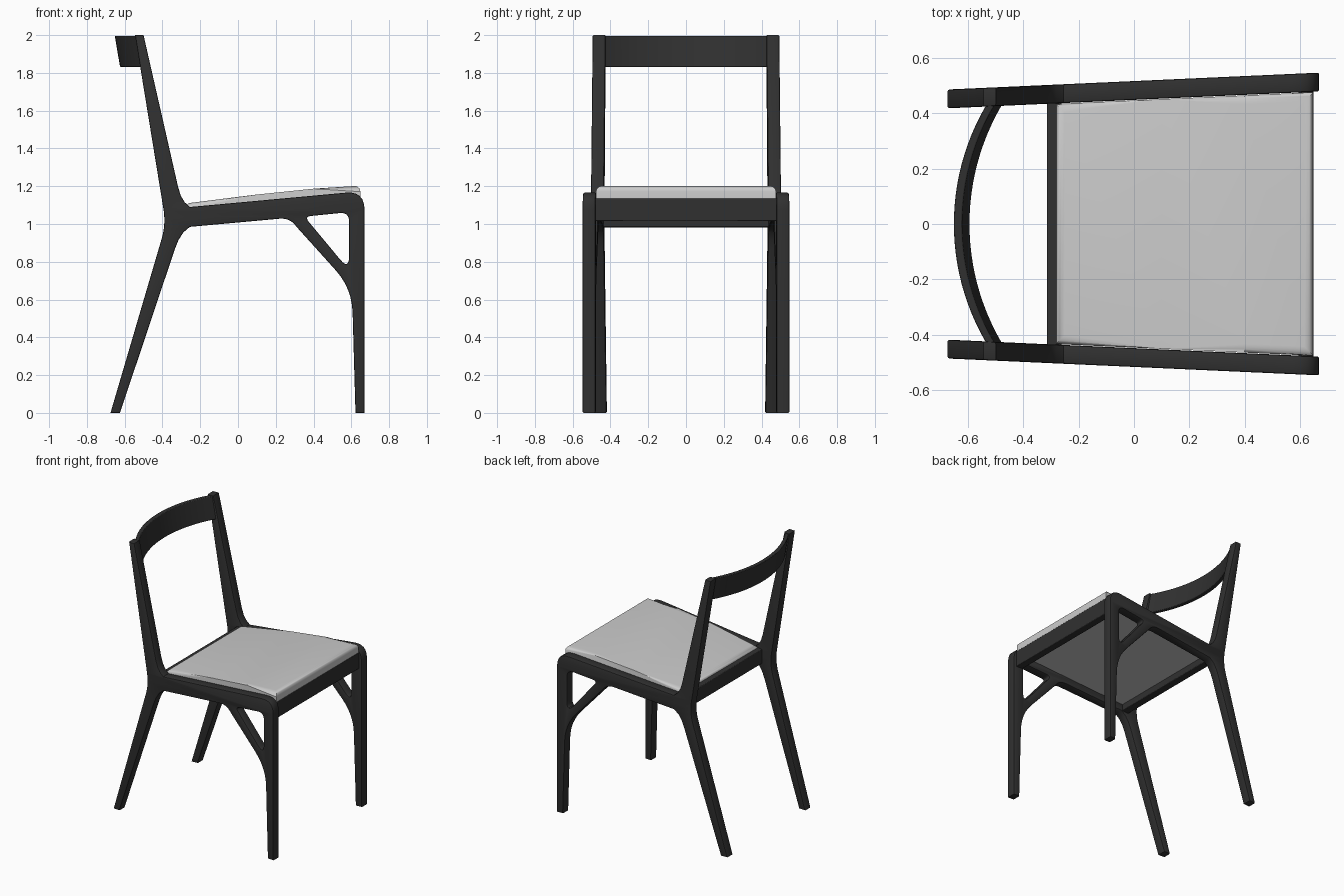
import bpy, bmesh
from mathutils import Vector

if "Cube" in bpy.data.objects:
    bpy.data.objects.remove(bpy.data.objects["Cube"])

dark = bpy.data.materials.new("dark_wood")
dark.diffuse_color = (0.03, 0.03, 0.03, 1)
dark.use_nodes = True
dark.node_tree.nodes["Principled BSDF"].inputs["Base Color"].default_value = dark.diffuse_color
HALF = 0.034  # half thickness of the side frames


def frame_y(x):
    """Centre line of the slightly splayed side frame."""
    return 0.483 + 0.0453 * x


def rounded(pts, n=6):
    """Polygon of (x, z[, fillet length]) with curved corners."""
    out = []
    for i, p in enumerate(pts):
        c = Vector(p[:2])
        if len(p) == 2:
            out.append(c)
            continue
        a = c + (Vector(pts[i - 1][:2]) - c).normalized() * p[2]
        b = c + (Vector(pts[(i + 1) % len(pts)][:2]) - c).normalized() * p[2]
        for k in range(n + 1):
            t = k / n
            out.append(a * (1 - t) ** 2 + c * 2 * t * (1 - t) + b * t * t)
    return out


def finish(ob, bm, mat=dark, bevel=0.0):
    bmesh.ops.recalc_face_normals(bm, faces=bm.faces)
    bm.to_mesh(ob.data)
    bm.free()
    if mat:
        ob.data.materials.append(mat)
    if bevel:
        m = ob.modifiers.new("bevel", "BEVEL")
        m.width, m.segments = bevel, 2
    bpy.ops.object.select_all(action="DESELECT")
    ob.select_set(True)
    bpy.context.view_layer.objects.active = ob
    bpy.ops.object.shade_smooth_by_angle(angle=0.6)


def new_object(name):
    ob = bpy.data.objects.new(name, bpy.data.meshes.new(name))
    bpy.context.collection.objects.link(ob)
    return ob


def prism(profile, width):
    """Extrude an x-z profile across y; width(x) is the half width."""
    bm = bmesh.new()
    a = [bm.verts.new((x, -width(x), z)) for x, z in profile]
    b = [bm.verts.new((x, width(x), z)) for x, z in profile]
    bm.faces.new(a)
    bm.faces.new(b[::-1])
    for i in range(len(a)):
        bm.faces.new((a[i - 1], a[i], b[i], b[i - 1]))
    return bm


# Side frame: back post, back leg, seat rail, front leg and brace in one outline
outline = rounded([
    (-0.545, 2.0), (-0.50, 2.0), (-0.317, 1.195), (-0.302, 1.148), (-0.282, 1.115),
    (-0.255, 1.09), (0.67, 1.175, 0.10), (0.67, 0), (0.622, 0),
    (0.603, 0.66, 0.13), (0.31, 0.985), (0.275, 1.033, 0.055),
    (-0.255, 0.985), (-0.29, 0.955), (-0.315, 0.915), (-0.335, 0.865),
    (-0.625, 0), (-0.675, 0), (-0.39, 0.97, 0.05), (-0.39, 1.05, 0.03)])
opening = rounded([
    (0.352, 1.039, 0.035), (0.588, 1.063, 0.05), (0.588, 0.755, 0.075)])

cu = bpy.data.curves.new("side_outline", "CURVE")
cu.dimensions, cu.fill_mode = "2D", "BOTH"
cu.bevel_depth, cu.bevel_resolution = 0.007, 1
cu.extrude, cu.offset = HALF - 0.007, -0.007
for loop in (outline, opening):
    sp = cu.splines.new("POLY")
    sp.points.add(len(loop) - 1)
    for p, c in zip(sp.points, loop):
        p.co = (c.x, c.y, 0, 1)
    sp.use_cyclic_u = True
tmp = bpy.data.objects.new("side_outline", cu)
bpy.context.collection.objects.link(tmp)
mesh = bpy.data.meshes.new_from_object(tmp.evaluated_get(bpy.context.evaluated_depsgraph_get()))
bpy.data.objects.remove(tmp)

side = new_object("side_frame")
bm = bmesh.new()
bm.from_mesh(mesh)
bmesh.ops.remove_doubles(bm, verts=bm.verts, dist=0.0001)
for v in bm.verts:
    x, z, t = v.co
    v.co = (x, frame_y(x) + t, z)
finish(side, bm)
side.modifiers.new("mirror", "MIRROR").use_axis = (False, True, False)

# Cross rails under the seat
for name, prof in (
        ("back_rail", [(-0.315, 0.98), (-0.262, 0.985), (-0.262, 1.09), (-0.315, 1.085)]),
        ("front_rail", [(0.595, 1.015), (0.65, 1.015), (0.65, 1.135), (0.595, 1.13)])):
    finish(new_object(name), prism(prof, lambda x: frame_y(x) - 0.02), bevel=0.004)

# Padded seat with rounded upper edges
top = [(0.648, 1.203), (0.4, 1.187), (0.1, 1.156), (-0.283, 1.108)]
bm = prism([(-0.283, 1.03), (0.648, 1.12)] + top, lambda x: frame_y(x) - HALF - 0.002)
corners = [(round(x, 3), round(z, 3)) for x, z in top]
edges = []
for e in bm.edges:
    u, w = [(round(v.co.x, 3), round(v.co.z, 3)) for v in e.verts]
    across = u == w
    if u in corners and w in corners and (not across or u in (corners[0], corners[-1])):
        edges.append(e)
bmesh.ops.bevel(bm, geom=edges, offset=0.032, offset_type="OFFSET", segments=5,
                profile=0.5, affect="EDGES", clamp_overlap=True)
finish(new_object("seat"), bm, mat=None)

# Curved backrest, leaning with the posts
bm = bmesh.new()
rows = []
for i in range(25):
    y = -0.435 + 0.87 * i / 24
    xc = -0.637 + 0.85 - (0.85 ** 2 - y * y) ** 0.5
    rows.append([bm.verts.new((xc + dx + (2.0 - z) * 0.17, y, z))
                 for dx, z in ((-0.016, 1.832), (0.014, 1.832), (0.014, 1.995), (-0.016, 1.995))])
for a, b in zip(rows, rows[1:]):
    for k in range(4):
        bm.faces.new((a[k - 1], a[k], b[k], b[k - 1]))
bm.faces.new(rows[0])
bm.faces.new(rows[-1][::-1])
finish(new_object("backrest"), bm, bevel=0.004)
